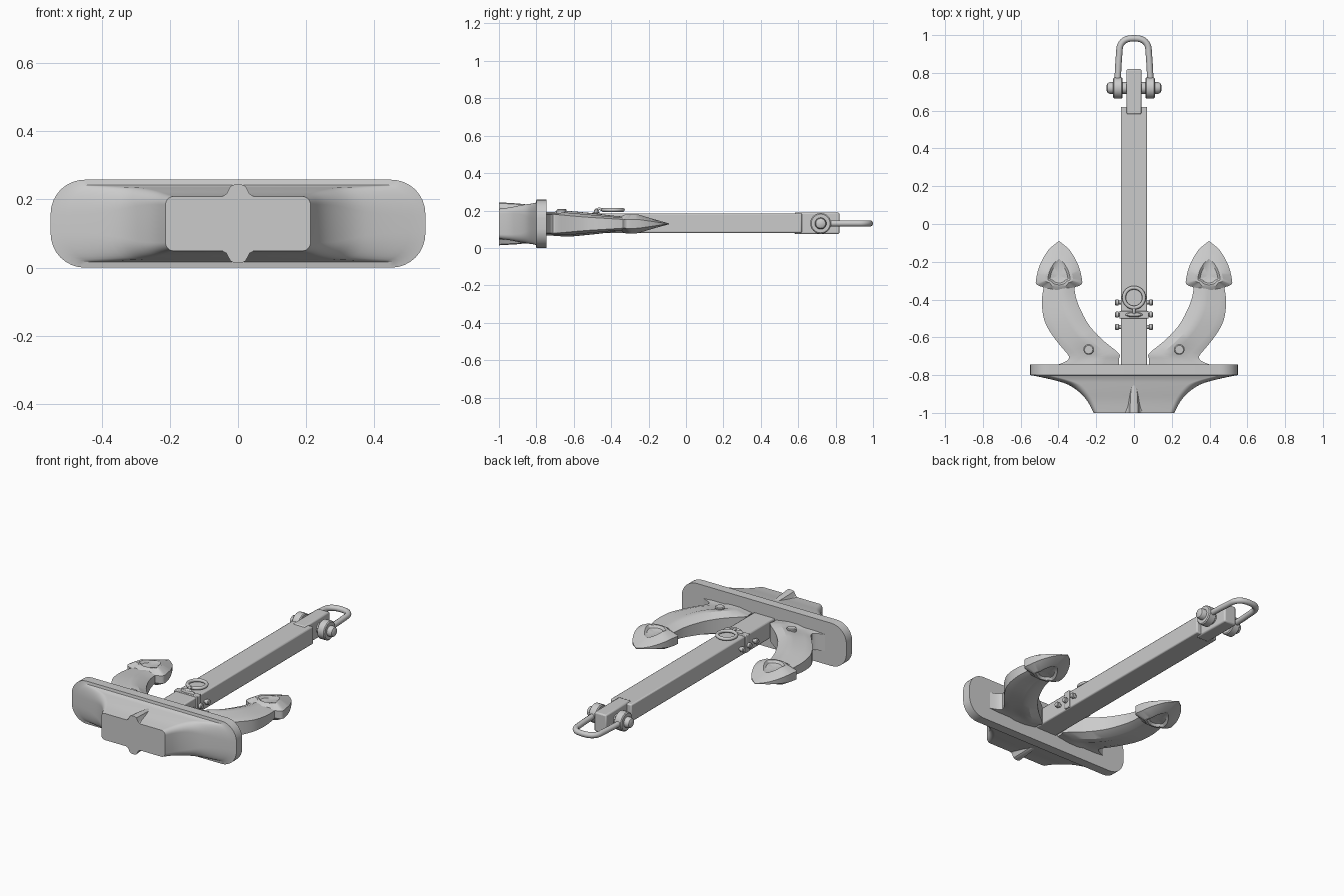
import bpy, bmesh, math
from mathutils import Vector, Matrix

if "Cube" in bpy.data.objects:
    bpy.data.objects.remove(bpy.data.objects["Cube"])

ZC = 0.129


def finish(name, bm, bevel=0, mirror=False, angle=32):
    bmesh.ops.recalc_face_normals(bm, faces=bm.faces)
    me = bpy.data.meshes.new(name)
    bm.to_mesh(me)
    bm.free()
    me.shade_smooth()
    me.set_sharp_from_angle(angle=math.radians(angle))
    ob = bpy.data.objects.new(name, me)
    bpy.context.collection.objects.link(ob)
    if bevel:
        m = ob.modifiers.new("Bevel", "BEVEL")
        m.width, m.segments = bevel, 2
    if mirror:
        ob.modifiers.new("Mirror", "MIRROR")
    return ob


def loft(bm, rings, caps=True):
    vs = [[bm.verts.new(p) for p in r] for r in rings]
    n = len(vs[0])
    for a, b in zip(vs, vs[1:]):
        for i in range(n):
            bm.faces.new((a[i], a[(i + 1) % n], b[(i + 1) % n], b[i]))
    if caps:
        bm.faces.new(vs[0])
        bm.faces.new(vs[-1])
    return vs


def box(name, x, y, z, bevel, mirror=False):
    bm = bmesh.new()
    rect = lambda q: [(x[0], q, z[0]), (x[1], q, z[0]), (x[1], q, z[1]), (x[0], q, z[1])]
    loft(bm, [rect(y[0]), rect(y[1])])
    return finish(name, bm, bevel, mirror)


def turned(name, origin, axis, profile, mirror=False, n=24):
    """Solid of revolution; profile = (distance along axis, radius)."""
    bm = bmesh.new()
    rot = Vector((0, 0, 1)).rotation_difference(Vector(axis)).to_matrix()
    loft(bm, [[Vector(origin) + rot @ Vector((r * math.cos(2 * math.pi * i / n),
               r * math.sin(2 * math.pi * i / n), d)) for i in range(n)] for d, r in profile])
    return finish(name, bm, 0, mirror)


def tube(name, pts, radius, cyclic=False, mirror=False):
    cu = bpy.data.curves.new(name, "CURVE")
    cu.dimensions, cu.bevel_depth, cu.bevel_resolution = "3D", radius, 3
    cu.use_fill_caps = True
    sp = cu.splines.new("POLY")
    sp.points.add(len(pts) - 1)
    for p, c in zip(sp.points, pts):
        p.co = (*c, 1)
    sp.use_cyclic_u = cyclic
    sp.use_smooth = True
    ob = bpy.data.objects.new(name, cu)
    bpy.context.collection.objects.link(ob)
    bpy.ops.object.select_all(action="DESELECT")
    ob.select_set(True)
    bpy.context.view_layer.objects.active = ob
    bpy.ops.object.convert(target="MESH")
    if mirror:
        bpy.context.object.modifiers.new("Mirror", "MIRROR")


def ellipse(c, rx, ry, n=32):
    return [(c[0] + rx * math.cos(2 * math.pi * i / n), c[1] + ry * math.sin(2 * math.pi * i / n), c[2])
            for i in range(n)]


def smooth(pts, steps=4):
    """Catmull-Rom through tuples of any length."""
    p = [pts[0]] + list(pts) + [pts[-1]]
    out = []
    for a, b, c, d in zip(p, p[1:], p[2:], p[3:]):
        for k in range(steps):
            t = k / steps
            out.append(tuple(0.5 * (2 * q + (r - o) * t + (2 * o - 5 * q + 4 * r - s) * t * t
                       + (3 * q - o - 3 * r + s) * t ** 3) for o, q, r, s in zip(a, b, c, d)))
    return out + [tuple(pts[-1])]


def round_rect(y, hx, hz, r, seg=8):
    out = []
    for q, (sx, sz) in enumerate([(1, 1), (-1, 1), (-1, -1), (1, -1)]):
        for i in range(seg + 1):
            a = math.pi / 2 * (q + i / seg)
            out.append((sx * (hx - r) + r * math.cos(a), y, ZC + sz * (hz - r) + r * math.sin(a)))
    return out


# crown: broad plate flowing into a narrower block
bm = bmesh.new()
flow = smooth([(-.803, .53, .113, .09), (-.825, .43, .108, .08), (-.85, .35, .105, .065),
               (-.89, .29, .098, .045), (-.94, .245, .088, .032), (-1, .213, .08, .025)], 3)
loft(bm, [round_rect(*s) for s in [(-.745, .55, .129, .1), (-.80, .55, .129, .1)] + flow])
finish("crown", bm)

# centre rib above and below the crown block
bm = bmesh.new()
half = [(-.055, .075), (-.034, .087), (-.022, .11), (-.01, .115), (.01, .115), (.022, .11), (.034, .087), (.055, .075)]
rib = lambda y, k, dz: [(x * k, y, ZC + z - dz) for x, z in half] + [(-x * k, y, ZC - z + dz) for x, z in half]
loft(bm, [rib(-1, 1, 0), rib(-.9, .8, .006), rib(-.81, .4, .016)])
finish("crown_rib", bm)

# shank and head
box("shank", (-.07, .07), (-.76, .62), (.08, .185), .007)
box("shank_head", (-.04, .04), (.58, .82), (.074, .19), .008)

# shackle pin, eyes and bow
turned("shackle_pin", (-.145, .72, .131), (1, 0, 0), [(0, .014), (.006, .026), (.016, .031), (.274, .031), (.284, .026), (.29, .014)])
turned("shackle_eye", (.06, .72, .131), (1, 0, 0), [(0, .05), (.005, .056), (.045, .056), (.05, .05)], True)
arc = [(.077 * math.cos(a), .922 + .061 * math.sin(a), .131) for a in [math.pi * i / 16 for i in range(17)]]
arc = [(math.copysign(.077 * abs(x / .077) ** .75, x), y, z) for x, y, z in arc]
tube("shackle_bow", [(.088, .73, .131), (.083, .84, .131)] + arc + [(-.083, .84, .131), (-.088, .73, .131)], .017)

# lifting ring, its eye, strap and bolts
tube("lifting_ring", ellipse((0, -.39, .203), .053, .053), .01, True)
box("strap", (-.078, .078), (-.5, -.46), (.085, .19), .004)
turned("ring_eye", (0, -.48, .18), (0, 0, 1), [(0, .046), (.012, .045), (.024, .035), (.03, .015)])
bpy.context.scene.objects["ring_eye"].data.transform(
    Matrix.Translation((0, -.48, 0)) @ Matrix.Diagonal((1, .3, 1, 1)) @ Matrix.Translation((0, .48, 0)))
tube("ring_link", [(0, -.48, .195), (0, -.465, .21), (0, -.45, .205)], .008)
for i, y in enumerate((-.415, -.48, -.545)):
    turned(f"bolt_{i}", (.06, y, ZC), (1, 0, 0), [(0, .01), (.02, .01), (.022, .016), (.036, .016), (.04, .012)], True, 12)

# arms: inner edge, outer edge, half thickness, edge half thickness
bm = bmesh.new()
stations = [(.08, -.75, .42, -.75, .062, .05), (.08, -.715, .36, -.727, .063, .05),
            (.08, -.685, .345, -.70, .065, .05), (.165, -.615, .385, -.65, .068, .046),
            (.235, -.54, .435, -.585, .062, .04), (.28, -.46, .475, -.51, .054, .034),
            (.307, -.39, .488, -.41, .044, .028), (.318, -.32, .476, -.32, .038, .022)]
rings = []
for xi, yi, xo, yo, t, e in smooth(stations, 3):
    sec = [(0, -e), (.25, -t), (.45, -t), (.55, -t * .88), (.8, -t * .88), (1, -e)]
    sec += [(u, -z) for u, z in reversed(sec)]
    rings.append([(xi + (xo - xi) * u, yi + (yo - yi) * u, ZC + z) for u, z in sec])
loft(bm, rings)
finish("arms", bm, 0, True, 25)

# raised boss near the root of each arm
turned("arm_boss", (.24, -.665, .17), (0, 0, 1), [(0, .027), (.033, .027), (.037, .022)], True)

# flukes: pointed palm with bevelled border and shallow hollow
bm = bmesh.new()
right = smooth([(0, -.09), (.058, -.14), (.103, -.22), (.12, -.285), (.122, -.315), (.105, -.328), (.085, -.335), (.06, -.36), (0, -.375)], 3)
outline = right + [(-x, y) for x, y in reversed(right[1:-1])]
fade = lambda y: max(.08, min(1, (-.09 - y) / .17)) * (1 - .3 * max(0, (-.32 - y) / .06))


def palm(k, depth, sign):
    out = []
    for x, y in outline:
        yy = -.275 + (y + .275) * k
        out.append((.397 + x * k, yy, ZC + sign * depth * fade(yy)))
    return out


layers = [(.12, .03), (.38, .036), (.48, .05), (.6, .051), (1, .024)]
loft(bm, [palm(k, d, 1) for k, d in layers] + [palm(k, d, -1) for k, d in reversed(layers)])
finish("flukes", bm, 0, True)
